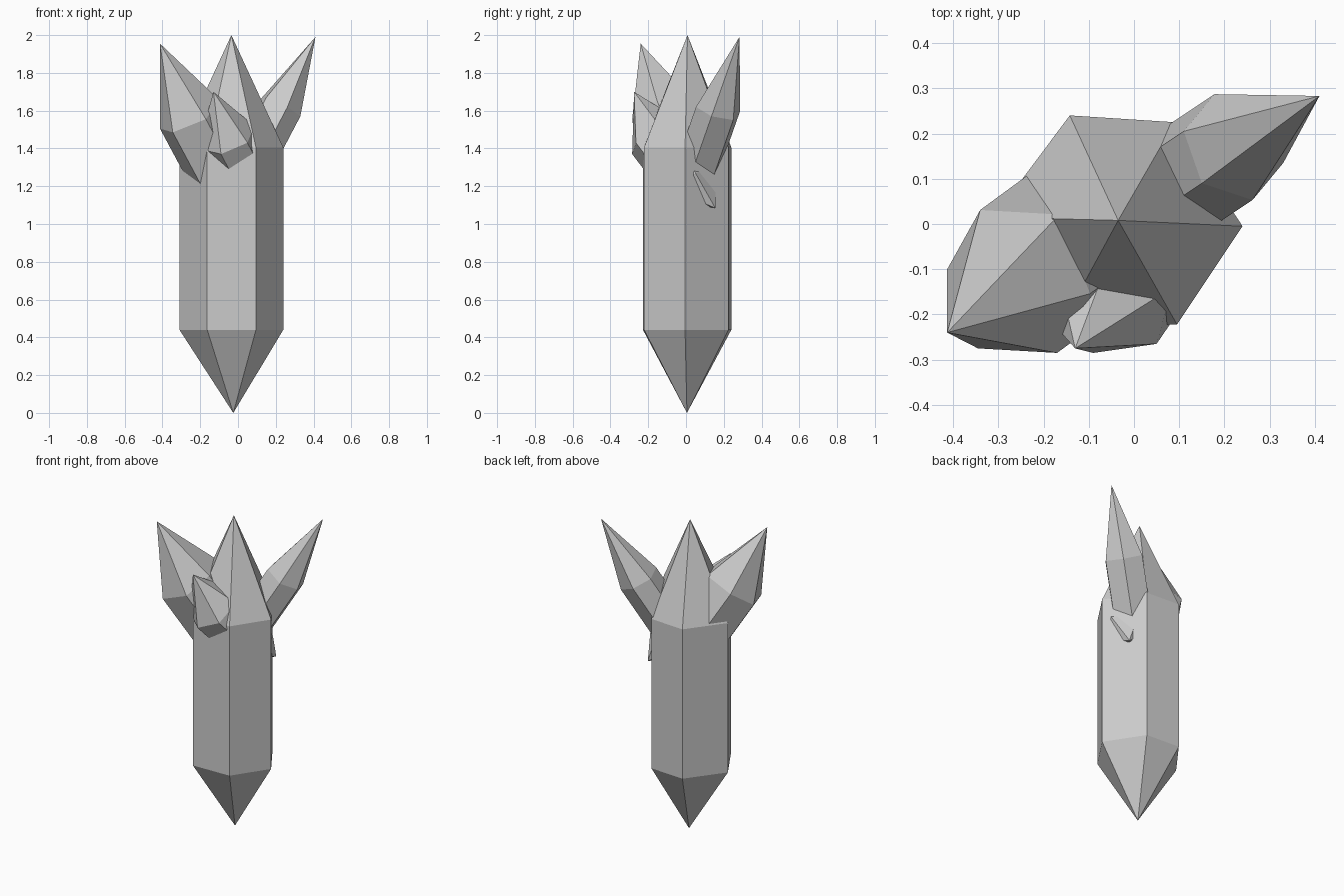
import bpy
import bmesh
from mathutils import Vector

if "Cube" in bpy.data.objects:
    bpy.data.objects.remove(bpy.data.objects["Cube"])


def half_ring(center, pts):
    """Three neighbouring corners, completed by reflection through the centre."""
    c = Vector(center)
    pts = [Vector(p) for p in pts]
    return pts + [2 * c - p for p in pts]


def crystal(name, tip, ring, shift, bottom):
    """Six-sided crystal: ring swept by shift, closed by a point at each end."""
    bm = bmesh.new()
    upper = [bm.verts.new(p) for p in ring]
    lower = [bm.verts.new(Vector(p) + Vector(shift)) for p in ring]
    top, base = bm.verts.new(tip), bm.verts.new(bottom)
    for i in range(6):
        j = (i + 1) % 6
        bm.faces.new((upper[i], upper[j], top))
        bm.faces.new((lower[i], lower[j], upper[j], upper[i]))
        bm.faces.new((lower[j], lower[i], base))
    bmesh.ops.recalc_face_normals(bm, faces=bm.faces)
    mesh = bpy.data.meshes.new(name)
    bm.to_mesh(mesh)
    bm.free()
    obj = bpy.data.objects.new(name, mesh)
    bpy.context.collection.objects.link(obj)
    return obj


# Large upright crystal
outline = [(0.24, -0.005), (0.09, 0.225), (-0.142, 0.24),
           (-0.31, 0.015), (-0.163, -0.228), (0.095, -0.222)]
crystal("main_crystal", (-0.035, 0.008, 2.0),
        [(x, y, 1.405) for x, y in outline], (0, 0, -0.965), (-0.025, 0.005, 0))

# Leaning crystal on the right and back
crystal("right_crystal", (0.41, 0.283, 1.99),
        half_ring((0.22, 0.17, 1.61),
                  [(0.33, 0.135, 1.57), (0.29, 0.25, 1.55), (0.178, 0.287, 1.60)]),
        (-0.21, -0.14, -0.40), (-0.06, -0.02, 1.0))

# Leaning crystal on the left and front
crystal("left_crystal", (-0.413, -0.24, 1.955),
        half_ring((-0.255, -0.127, 1.58),
                  [(-0.413, -0.10, 1.505), (-0.345, -0.275, 1.485), (-0.17, -0.285, 1.555)]),
        (0.225, 0.165, -0.42), (0.06, 0.11, 0.95))

# Short crystal on the front, its lower point just breaks out at the back
crystal("front_crystal", (-0.13, -0.275, 1.70),
        half_ring((-0.065, -0.16, 1.46),
                  [(-0.215, -0.18, 1.40), (-0.09, -0.285, 1.37), (0.05, -0.265, 1.43)]),
        (0.13, 0.19, -0.25), (0.165, 0.155, 1.085))
